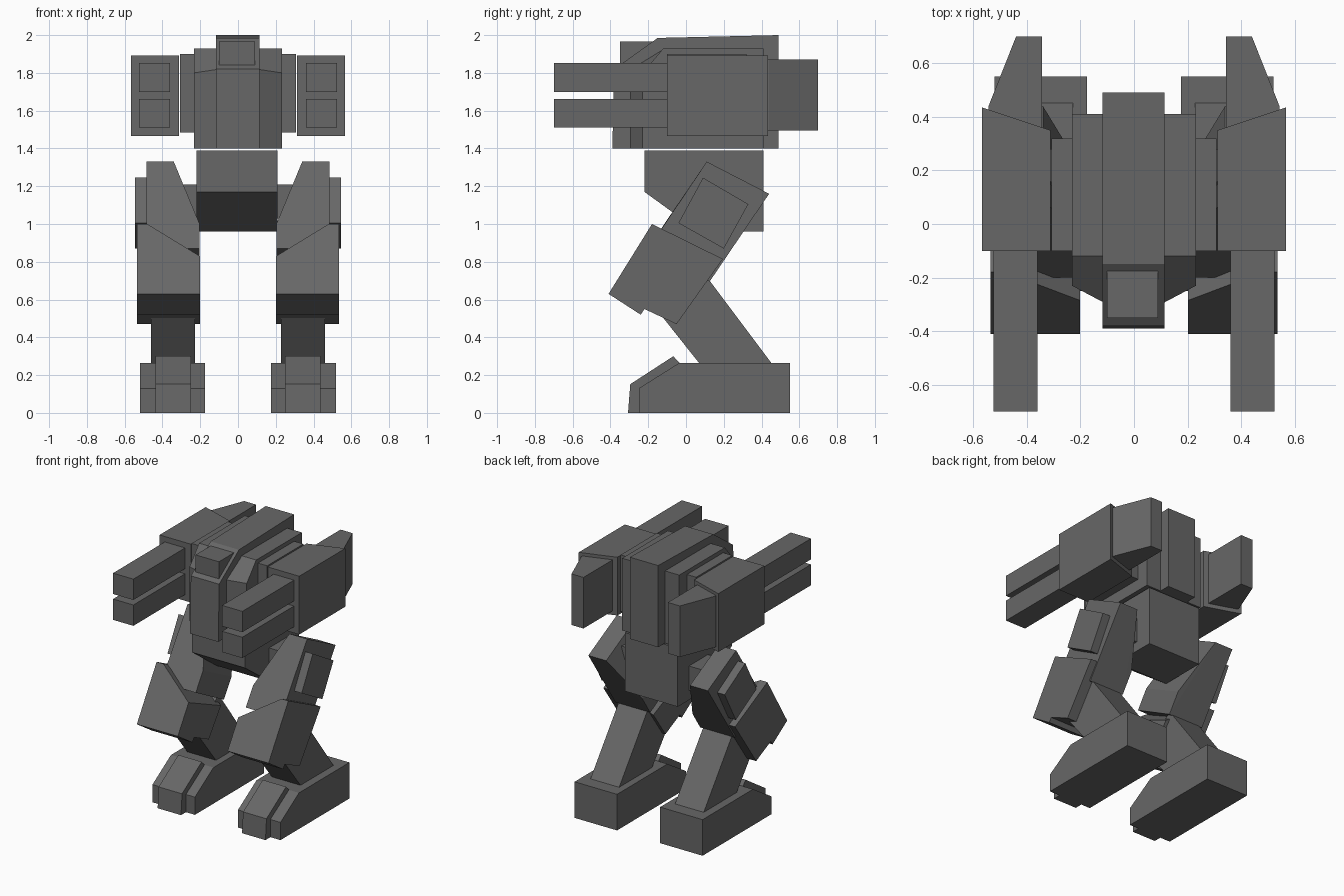
import bpy
import bmesh

cube = bpy.data.objects.get("Cube")
if cube:
    bpy.data.objects.remove(cube, do_unlink=True)

grey = bpy.data.materials.new("dark grey metal")
grey.use_nodes = True
colour = (0.135, 0.135, 0.135, 1)
grey.diffuse_color = colour
bsdf = next(n for n in grey.node_tree.nodes if n.type == 'BSDF_PRINCIPLED')
bsdf.inputs["Base Color"].default_value = colour


def finish(name, bm):
    bmesh.ops.recalc_face_normals(bm, faces=bm.faces[:])
    mesh = bpy.data.meshes.new(name)
    bm.to_mesh(mesh)
    bm.free()
    mesh.materials.append(grey)
    obj = bpy.data.objects.new(name, mesh)
    bpy.context.collection.objects.link(obj)


def loft(name, sections, side=1):
    """Skin (y, z) profiles placed at successive x positions."""
    bm = bmesh.new()
    rings = [[bm.verts.new((x * side, y, z)) for y, z in prof] for x, prof in sections]
    n = len(rings[0])
    for a, b in zip(rings, rings[1:]):
        for i in range(n):
            j = (i + 1) % n
            bm.faces.new((a[i], a[j], b[j], b[i]))
    bm.faces.new(rings[0])
    bm.faces.new(rings[-1])
    finish(name, bm)


def prism(name, x0, x1, prof, side=1):
    loft(name, [(x0, prof), (x1, prof)], side)


def box(name, x0, x1, y0, y1, z0, z1, side=1):
    prism(name, x0, x1, [(y0, z0), (y1, z0), (y1, z1), (y0, z1)], side)


def hull(name, points, side=1):
    """Convex solid around a few corner points."""
    bm = bmesh.new()
    for x, y, z in points:
        bm.verts.new((x * side, y, z))
    bmesh.ops.convex_hull(bm, input=bm.verts[:])
    bmesh.ops.dissolve_limit(bm, angle_limit=0.02, verts=bm.verts[:], edges=bm.edges[:])
    finish(name, bm)


# Torso core, sensor head and pelvis
prism("torso_core", -0.117, 0.113,
      [(-0.39, 1.40), (0.49, 1.40), (0.49, 2.0), (-0.15, 1.985), (-0.38, 1.82)])
box("sensor_head", -0.10, 0.09, -0.35, -0.15, 1.84, 1.967)
prism("pelvis", -0.22, 0.21,
      [(-0.22, 1.39), (-0.22, 1.17), (0.07, 0.96), (0.41, 0.96), (0.41, 1.39)])

for side, label in ((1, "left_"), (-1, "right_")):
    # Torso flank with swept front, then shoulder
    loft(label + "torso_flank", [
        (0.10, [(-0.30, 1.40), (0.41, 1.40), (0.41, 1.93), (-0.12, 1.93), (-0.30, 1.82)]),
        (0.232, [(-0.23, 1.40), (0.41, 1.40), (0.41, 1.93), (-0.12, 1.93), (-0.23, 1.80)])], side)
    box(label + "shoulder", 0.22, 0.307, -0.10, 0.32, 1.485, 1.90, side)

    # Weapon pod, tapered rear fin and twin barrels
    hull(label + "weapon_pod", [(x, y, z) for z in (1.465, 1.893) for x, y in
         ((0.312, -0.10), (0.567, -0.10), (0.567, 0.435), (0.312, 0.35))], side)
    hull(label + "rear_fin", [(x, y, z) for z in (1.495, 1.87) for x, y in
         ((0.343, 0.32), (0.545, 0.40), (0.543, 0.44), (0.44, 0.70), (0.343, 0.70))], side)
    for part, z in (("lower_barrel", 1.51), ("upper_barrel", 1.70)):
        box(label + part, 0.36, 0.525, -0.70, -0.09, z, z + 0.153, side)

    # Hip joint, thigh narrowing to the top, and hip plate
    box(label + "hip_joint", 0.20, 0.38, 0.06, 0.28, 1.03, 1.21, side)
    hull(label + "thigh",
         [(x, y, z) for y, z in ((0.11, 1.33), (0.44, 1.16)) for x in (0.34, 0.485)] +
         [(x, y, z) for y, z in ((-0.115, 1.0), (0.215, 0.83), (0.125, 0.695), (-0.20, 0.87))
          for x in (0.203, 0.485)], side)
    prism(label + "hip_plate", 0.47, 0.545,
          [(0.09, 1.245), (0.33, 1.105), (0.20, 0.87), (-0.04, 1.005)], side)

    # Knee armour, its top edge sloping down to the inner side
    lower = [(-0.05, 0.47), (-0.22, 0.55), (-0.24, 0.52), (-0.41, 0.63)]
    outer = [(-0.18, 1.0), (0.195, 0.815)] + lower
    inner = [(-0.285, 0.83), (0.09, 0.665)] + lower
    loft(label + "knee_armour", [(0.535, outer), (0.48, outer), (0.202, inner)], side)

    # Shin, foot and toe
    prism(label + "shin", 0.227, 0.46,
          [(0.10, 0.735), (0.125, 0.70), (0.50, 0.20), (0.12, 0.20), (-0.15, 0.54)], side)
    prism(label + "foot", 0.175, 0.52,
          [(-0.25, 0.0), (0.55, 0.0), (0.55, 0.265), (-0.035, 0.265), (-0.25, 0.13)], side)
    prism(label + "toe", 0.248, 0.438,
          [(-0.307, 0.0), (-0.10, 0.0), (-0.035, 0.265), (-0.067, 0.30), (-0.295, 0.152)], side)
